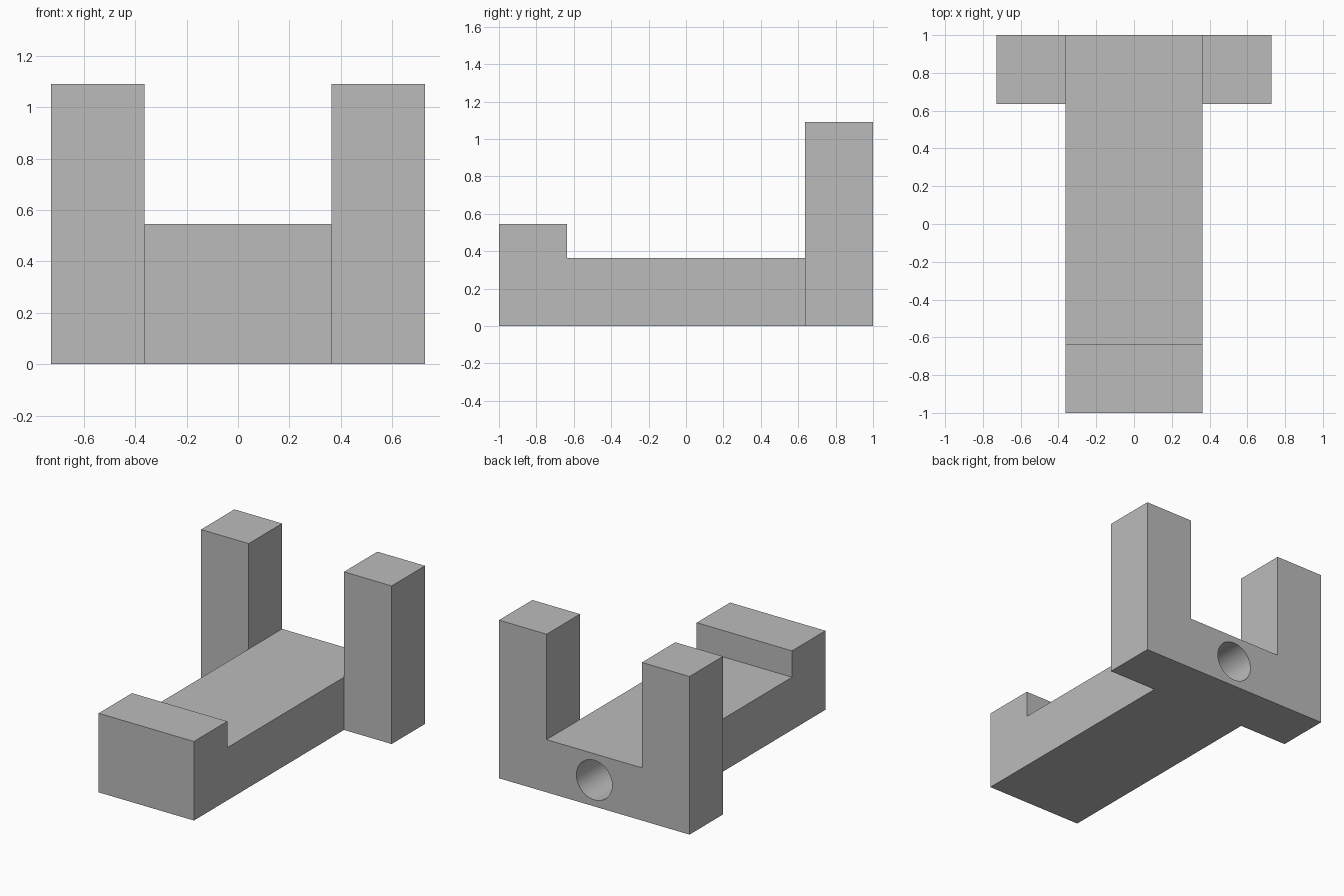
import bpy, bmesh
from mathutils import Matrix, Vector

U = 2 / 11  # design module: the model is eleven modules long

if "Cube" in bpy.data.objects:
    bpy.data.objects.remove(bpy.data.objects["Cube"], do_unlink=True)

grey = bpy.data.materials.new("plain grey")
grey.use_nodes = True
colour = (0.5, 0.5, 0.5, 1)
grey.diffuse_color = colour
grey.node_tree.nodes["Principled BSDF"].inputs["Base Color"].default_value = colour


def add_object(name, bm):
    bmesh.ops.recalc_face_normals(bm, faces=bm.faces)
    mesh = bpy.data.meshes.new(name)
    bm.to_mesh(mesh)
    bm.free()
    mesh.materials.append(grey)
    obj = bpy.data.objects.new(name, mesh)
    bpy.context.collection.objects.link(obj)
    return obj


def extrude(name, outline, direction):
    bm = bmesh.new()
    face = bm.faces.new([bm.verts.new(p) for p in outline])
    new = bmesh.ops.extrude_face_region(bm, geom=[face])["geom"]
    verts = [v for v in new if isinstance(v, bmesh.types.BMVert)]
    bmesh.ops.translate(bm, verts=verts, vec=direction)
    return add_object(name, bm)


def boolean(obj, tool, operation):
    mod = obj.modifiers.new(tool.name, "BOOLEAN")
    mod.operation, mod.object, mod.solver = operation, tool, "EXACT"
    tool.hide_render = True
    tool.hide_set(True)


# Long base with a raised front lip, as a side profile swept across x
side = [(-5.5, 0), (3.5, 0), (3.5, 2), (-3.5, 2), (-3.5, 3), (-5.5, 3)]
base = extrude("base_with_posts", [Vector((-2, y, z)) * U for y, z in side],
               Vector((4 * U, 0, 0)))

# U-shaped back with two upright posts, swept along y
half = [(2, 2), (2, 6), (4, 6), (4, 0)]
back = half + [(-x, z) for x, z in reversed(half)]
posts = extrude("back_posts", [Vector((x, 3.5, z)) * U for x, z in back],
                Vector((0, 2 * U, 0)))

# Round socket bored into the back
bm = bmesh.new()
bmesh.ops.create_cone(bm, cap_ends=True, segments=64, radius1=0.75 * U,
                      radius2=0.75 * U, depth=8 * U,
                      matrix=Matrix.Translation((0, 5.5 * U, U))
                      @ Matrix.Rotation(1.5707963, 4, "X"))
socket = add_object("socket_cutter", bm)

boolean(base, posts, "UNION")
boolean(base, socket, "DIFFERENCE")

# Apply the cuts, drop the helpers and smooth only the bore
bpy.ops.object.select_all(action="DESELECT")
base.select_set(True)
bpy.context.view_layer.objects.active = base
for mod in list(base.modifiers):
    bpy.ops.object.modifier_apply(modifier=mod.name)
for tool in (posts, socket):
    bpy.data.objects.remove(tool, do_unlink=True)
bm = bmesh.new()
bm.from_mesh(base.data)
bmesh.ops.remove_doubles(bm, verts=bm.verts, dist=0.0001)
bmesh.ops.dissolve_limit(bm, angle_limit=0.01, verts=bm.verts, edges=bm.edges)
bm.to_mesh(base.data)
bm.free()
bpy.ops.object.shade_smooth_by_angle(angle=0.5)
